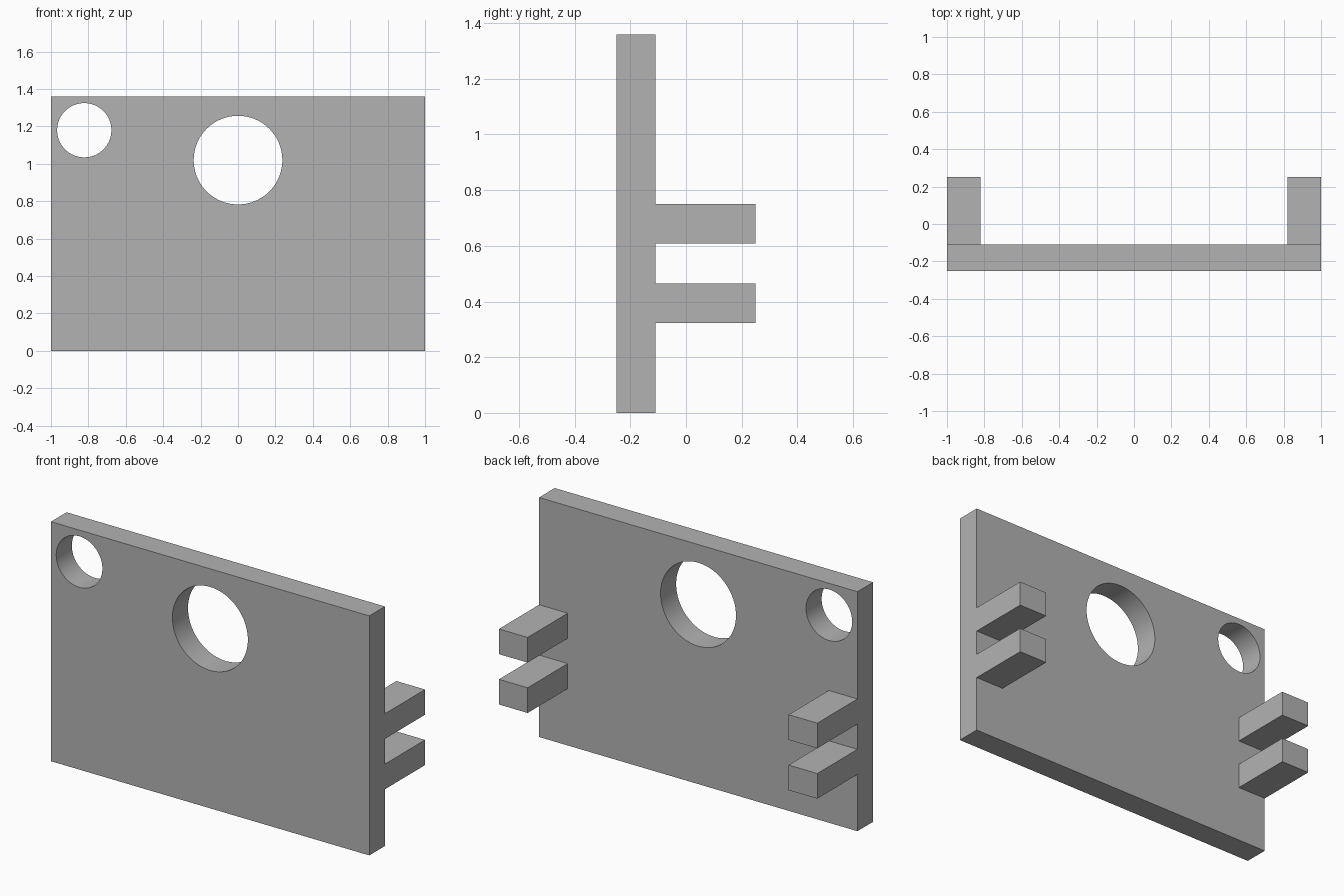
import bpy
import math

if "Cube" in bpy.data.objects:
    bpy.data.objects.remove(bpy.data.objects["Cube"], do_unlink=True)

# Single grey material
grey = bpy.data.materials.new("plain grey")
grey.use_nodes = True
colour = (0.45, 0.45, 0.45, 1)
grey.diffuse_color = colour
grey.node_tree.nodes["Principled BSDF"].inputs["Base Color"].default_value = colour

FRONT, BACK, TIP = -0.25, -0.11, 0.25
HEIGHT = 1.36


def box(name, low, high):
    """Box spanning two opposite corners."""
    centre = [(a + b) / 2 for a, b in zip(low, high)]
    bpy.ops.mesh.primitive_cube_add(size=1, location=centre)
    obj = bpy.context.object
    obj.name = name
    obj.scale = [b - a for a, b in zip(low, high)]
    bpy.ops.object.transform_apply(location=False, rotation=False, scale=True)
    obj.data.materials.append(grey)
    return obj


def drill(target, x, z, radius):
    """Cut a round hole from front to back."""
    bpy.ops.mesh.primitive_cylinder_add(
        vertices=96, radius=radius, depth=1,
        location=(x, (FRONT + BACK) / 2, z), rotation=(math.pi / 2, 0, 0))
    cutter = bpy.context.object
    cutter.name = "hole_cutter"
    cutter.hide_render = True
    cutter.data.materials.append(grey)
    mod = target.modifiers.new("hole", 'BOOLEAN')
    mod.operation = 'DIFFERENCE'
    mod.solver = 'EXACT'
    mod.object = cutter
    bpy.ops.object.select_all(action='DESELECT')
    target.select_set(True)
    bpy.context.view_layer.objects.active = target
    bpy.ops.object.modifier_apply(modifier=mod.name)
    bpy.data.objects.remove(cutter, do_unlink=True)


# Upright plate with a large central hole and a small corner hole
plate = box("plate", (-1, FRONT, 0), (1, BACK, HEIGHT))
drill(plate, 0, 1.02, 0.237)
drill(plate, -0.822, 1.18, 0.145)
bpy.ops.object.shade_smooth_by_angle(angle=math.radians(30))

# Two prongs at each side of the back
for side, x in (("right", -1), ("left", 0.82)):
    for level, z in (("lower", 0.322), ("upper", 0.608)):
        box(f"{level}_{side}_prong", (x, BACK, z), (x + 0.18, TIP, z + 0.143))
